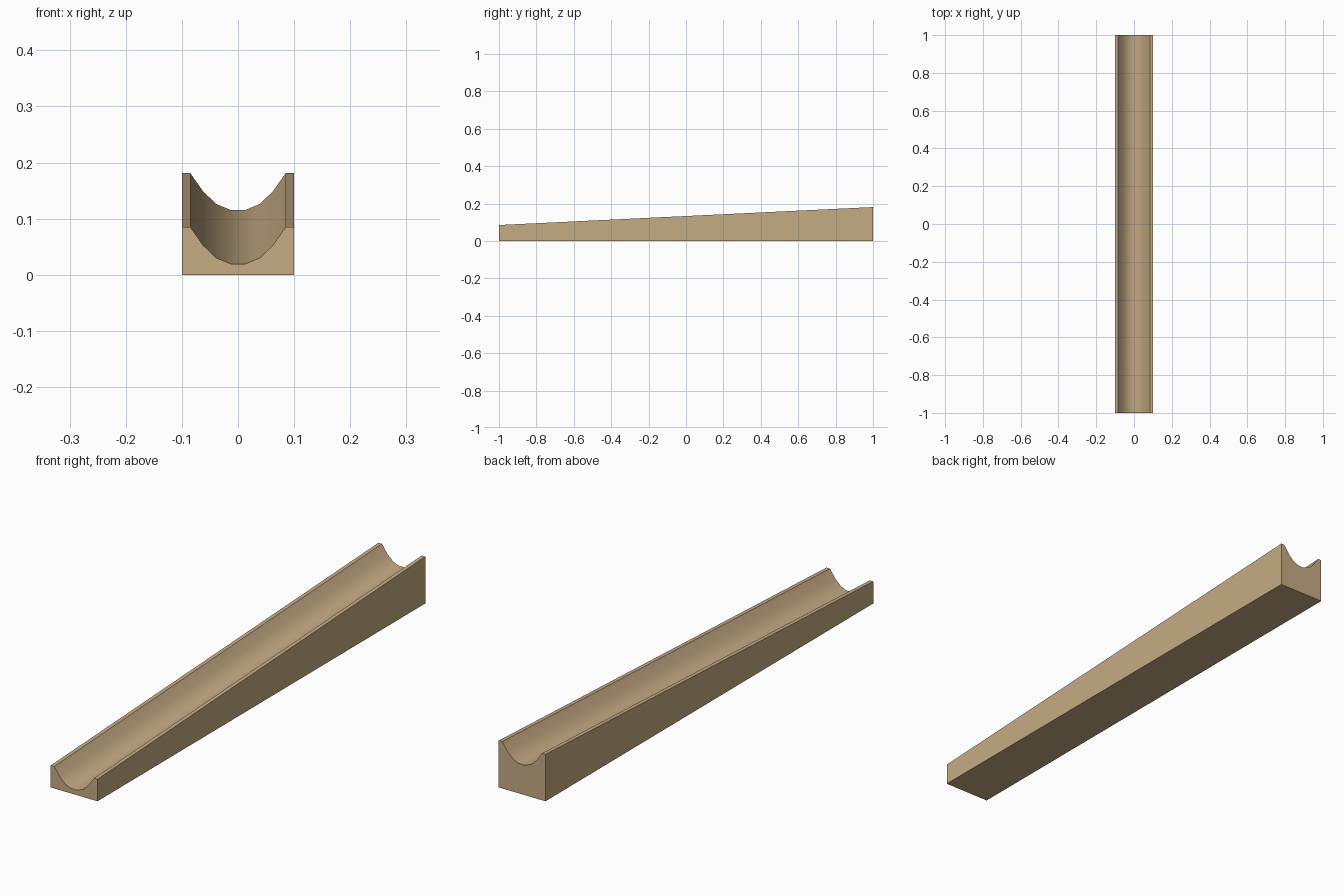
import bpy, bmesh, math

if "Cube" in bpy.data.objects:
    bpy.data.objects.remove(bpy.data.objects["Cube"])

# Tan wood colour
wood = bpy.data.materials.new("tan_wood")
wood.diffuse_color = (0.56, 0.41, 0.23, 1)
wood.use_nodes = True
wood.node_tree.nodes["Principled BSDF"].inputs["Base Color"].default_value = wood.diffuse_color

# Right half of the groove: x, height above base at the low front end
half = [(0.0130, 0.0195), (0.0385, 0.0300), (0.0620, 0.0525), (0.0850, 0.0850), (0.1, 0.0850)]
groove = [(-x, z) for x, z in reversed(half)] + half
RISE = 0.096  # extra height at the back end

bm = bmesh.new()


def section(y, rise):
    pts = [(x, z + rise) for x, z in groove] + [(0.1, 0), (-0.1, 0)]
    return [bm.verts.new((x, y, z)) for x, z in pts]


# Sloped trough lofted from the front section to the back section
front, back = section(-1, 0), section(1, RISE)
n = len(front)
bm.faces.new(front)
bm.faces.new(back)
for i in range(n):
    j = (i + 1) % n
    bm.faces.new((front[i], front[j], back[j], back[i]))
bmesh.ops.recalc_face_normals(bm, faces=bm.faces)

mesh = bpy.data.meshes.new("sloped_trough")
bm.to_mesh(mesh)
bm.free()
mesh.materials.append(wood)
trough = bpy.data.objects.new("sloped_trough", mesh)
bpy.context.collection.objects.link(trough)

# Smooth groove, crisp outer edges
bpy.context.view_layer.objects.active = trough
trough.select_set(True)
bpy.ops.object.shade_smooth_by_angle(angle=math.radians(32))
